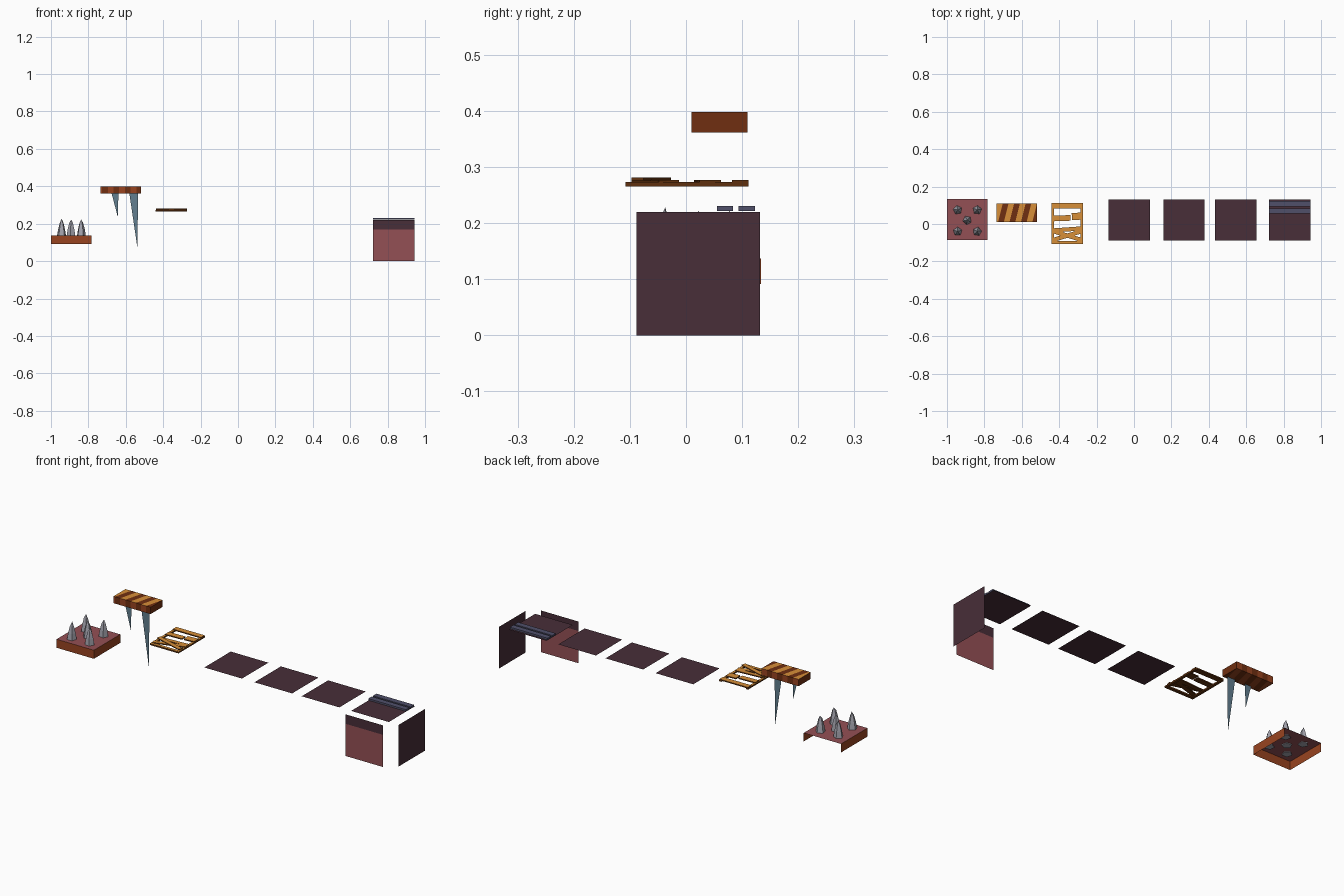
import bpy, bmesh, math, random
from mathutils import Vector, Matrix

if "Cube" in bpy.data.objects:
    bpy.data.objects.remove(bpy.data.objects["Cube"])

random.seed(4)


def mat(name, hexcol):
    def lin(c):
        c /= 255
        return c / 12.92 if c <= 0.04045 else ((c + 0.055) / 1.055) ** 2.4
    m = bpy.data.materials.new(name)
    m.diffuse_color = (*[lin(int(hexcol[i:i + 2], 16)) for i in (0, 2, 4)], 1)
    m.use_nodes = True
    m.node_tree.nodes["Principled BSDF"].inputs["Base Color"].default_value = m.diffuse_color
    return m


PINK = mat("dusty pink", "945055")
PURPLE = mat("dark purple", "482E38")
RUST = mat("rust brown", "984420")
BROWN = mat("dark brown", "702F11")
ORANGE = mat("light orange wood", "D78F38")
WOOD = mat("wood edge brown", "5E300E")
GREY = mat("light grey", "A3A3AD")
BLUE = mat("blue grey", "627F90")
SLATE = mat("slate", "50506A")


def finish(name, bm, *mats):
    me = bpy.data.meshes.new(name)
    bm.to_mesh(me)
    bm.free()
    for m in mats:
        me.materials.append(m)
    ob = bpy.data.objects.new(name, me)
    bpy.context.collection.objects.link(ob)
    return ob


def sheet(name, material, *polys):
    bm = bmesh.new()
    for p in polys:
        bm.faces.new([bm.verts.new(v) for v in p])
    return finish(name, bm, material)


def add_box(bm, lo, hi, angle=0):
    lo, hi = Vector(lo), Vector(hi)
    m = (Matrix.Translation((lo + hi) / 2) @ Matrix.Rotation(angle, 4, 'Z')
         @ Matrix.Diagonal((*(hi - lo), 1)))
    return bmesh.ops.create_cube(bm, size=1, matrix=m)["verts"]


def flat(x0, x1, y0, y1, z):
    return [(x0, y0, z), (x1, y0, z), (x1, y1, z), (x0, y1, z)]


def wall_x(x, y0, y1, z0, z1):
    return [(x, y0, z0), (x, y1, z0), (x, y1, z1), (x, y0, z1)]


def wall_y(y, x0, x1, z0, z1):
    return [(x0, y, z0), (x1, y, z0), (x1, y, z1), (x0, y, z1)]


# Spike platform: open underneath and at the back
X0, X1, Y0, Y1 = -1.0, -0.782, -0.086, 0.134
sheet("spike_platform_top", PINK, flat(X0, X1, Y0, Y1, 0.137))
sheet("spike_platform_sides", RUST,
      wall_y(Y0, X0, X1, 0.092, 0.137),
      wall_x(X0, Y1, Y0, 0.092, 0.137),
      wall_x(X1, Y0, Y1, 0.092, 0.137))

# Five low-poly spikes, slightly bulged
for i, (x, y) in enumerate([(-0.943, 0.075), (-0.838, 0.075), (-0.892, 0.02),
                            (-0.943, -0.04), (-0.838, -0.04)]):
    bm = bmesh.new()
    rings, turn = [], random.uniform(0, 2)
    for r, z in ((0.025, 0.133), (0.019, 0.170), (0.010, 0.205)):
        rings.append([bm.verts.new((x + r * math.cos(turn + k * math.tau / 5),
                                    y + r * math.sin(turn + k * math.tau / 5), z))
                      for k in range(5)])
    tip = bm.verts.new((x, y + 0.003, 0.228 if i == 3 else 0.222))
    for k in range(5):
        n = (k + 1) % 5
        for a, b in zip(rings, rings[1:]):
            bm.faces.new((a[k], a[n], b[n], b[k]))
        bm.faces.new((rings[-1][k], rings[-1][n], tip))
    bm.faces.new(rings[0][::-1])
    finish(f"floor_spike_{i + 1}", bm, GREY)

# Hanging slab with slanted stripes cut right through it
SX0, SX1, SY0, SY1 = -0.735, -0.518, 0.01, 0.11
bm = bmesh.new()
add_box(bm, (SX0, SY0, 0.362), (SX1, SY1, 0.398))
SHEAR, STEP = 0.25, 0.0305
start = SX0 - 0.022
for k in range(1, 9):
    bmesh.ops.bisect_plane(bm, geom=bm.verts[:] + bm.edges[:] + bm.faces[:],
                           plane_co=(start + k * STEP, SY0, 0.38),
                           plane_no=(1, -SHEAR, 0))
bm.normal_update()
for f in bm.faces:
    c = f.calc_center_median()
    light = int((c.x - SHEAR * (c.y - SY0) - start) / STEP) % 2 == 0
    if light and abs(f.normal.x) < 0.5:
        f.material_index = 1 if f.normal.z > 0.5 else 2
finish("hanging_slab", bm, BROWN, ORANGE, RUST)

# Flat icicle blades under the slab
sheet("hanging_blade_short", BLUE,
      [(-0.676, 0.024, 0.363), (-0.643, 0.024, 0.238), (-0.639, 0.024, 0.363)])
sheet("hanging_blade_long", BLUE,
      [(-0.581, 0.024, 0.363), (-0.538, 0.024, 0.073), (-0.534, 0.024, 0.363)])


# Broken wooden hatch: light tops, dark edges
def planks(name, boxes):
    bm = bmesh.new()
    for lo, hi, deg in boxes:
        add_box(bm, lo, hi, math.radians(deg))
    bm.normal_update()
    for f in bm.faces:
        f.material_index = int(f.normal.z > 0.5)
    return finish(name, bm, WOOD, ORANGE)


planks("hatch_frame", [
    ((-0.440, -0.108, 0.265), (-0.427, 0.111, 0.273), 0),
    ((-0.285, -0.108, 0.265), (-0.272, 0.111, 0.273), 0),
    ((-0.427, -0.108, 0.265), (-0.285, -0.092, 0.273), 0)])
planks("hatch_planks", [
    ((-0.439, 0.082, 0.271), (-0.273, 0.111, 0.277), 0),
    ((-0.436, 0.016, 0.271), (-0.340, 0.046, 0.277), 2),
    ((-0.332, 0.022, 0.271), (-0.274, 0.060, 0.277), 4),
    ((-0.436, -0.040, 0.271), (-0.276, -0.018, 0.277), 4)])
planks("hatch_cross", [
    ((-0.440, -0.073, 0.271), (-0.272, -0.051, 0.277), 17),
    ((-0.440, -0.073, 0.276), (-0.272, -0.051, 0.281), -17)])

# Row of plain floor tiles
TY0, TY1, TZ = -0.088, 0.132, 0.22
for i, x in enumerate((-0.135, 0.158, 0.434, 0.723)):
    sheet(f"floor_tile_{i + 1}", PURPLE, flat(x, x + 0.22, TY0, TY1, TZ))

# Two rails on the last tile
for i, y in enumerate((0.055, 0.094)):
    bm = bmesh.new()
    add_box(bm, (0.723, y, 0.2215), (0.943, y + 0.029, 0.2305))
    finish(f"tile_rail_{i + 1}", bm, SLATE)

# Front wall with dark upper band, and plain end wall
sheet("front_wall_lower", PINK, wall_y(-0.135, 0.723, 0.943, 0, 0.17))
sheet("front_wall_band", PURPLE, wall_y(-0.135, 0.723, 0.943, 0.17, 0.22))
sheet("end_wall", PURPLE, wall_x(1.0, TY0, TY1, 0, 0.22))
